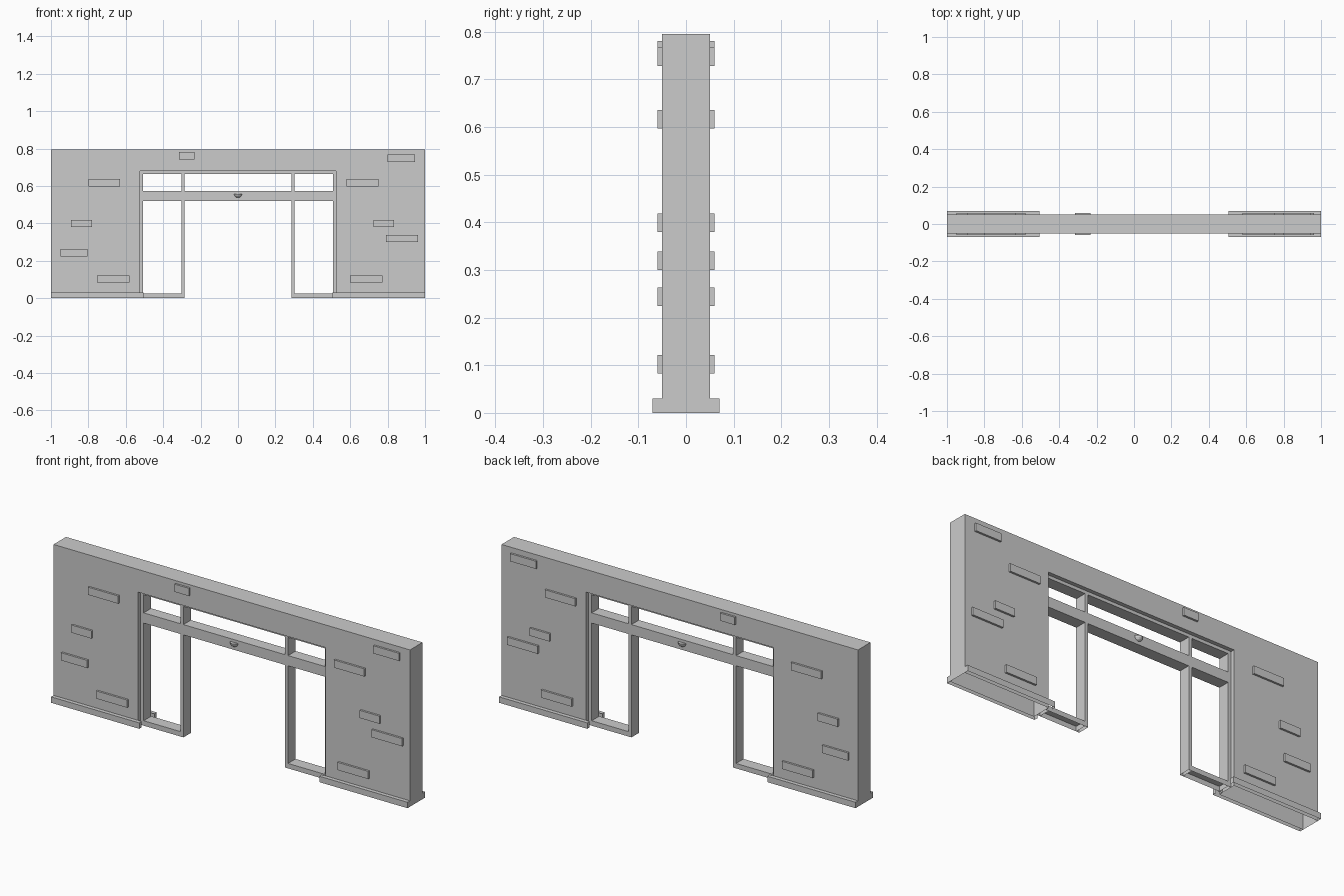
import bpy, bmesh
from mathutils import Vector

if "Cube" in bpy.data.objects:
    bpy.data.objects.remove(bpy.data.objects["Cube"])


def finish(name, bm):
    mesh = bpy.data.meshes.new(name)
    bm.normal_update()
    bm.to_mesh(mesh)
    bm.free()
    ob = bpy.data.objects.new(name, mesh)
    bpy.context.collection.objects.link(ob)
    return ob


def open_sides(bm, sides):
    """Remove faces lying in the given (axis, value) planes."""
    hit = [f for f in bm.faces
           if any(all(abs(v.co[a] - val) < 1e-5 for v in f.verts) for a, val in sides)]
    bmesh.ops.delete(bm, geom=hit, context='FACES')


def box(name, x, y, z, gone=()):
    bm = bmesh.new()
    bmesh.ops.create_cube(bm, size=1)
    for v in bm.verts:
        v.co = Vector([r[0] + (c + 0.5) * (r[1] - r[0]) for c, r in zip(v.co, (x, y, z))])
    open_sides(bm, gone)
    return finish(name, bm)


def mirror(ob, x=False, y=False):
    m = ob.modifiers.new("mirror", 'MIRROR')
    m.use_axis = (x, y, False)
    m.use_mirror_merge = False


FLOOR = (2, 0.0)

# Wall: an arch-shaped shell, open underneath
outline = [(-1, 0), (-0.525, 0), (-0.525, 0.68), (0.525, 0.68),
           (0.525, 0), (1, 0), (1, 0.795), (-1, 0.795)]
bm = bmesh.new()
face = bm.faces.new([bm.verts.new((x, -0.05, z)) for x, z in outline])
ext = bmesh.ops.extrude_face_region(bm, geom=[face], use_keep_orig=True)
for v in [g for g in ext["geom"] if isinstance(g, bmesh.types.BMVert)]:
    v.co.y = 0.05
bmesh.ops.recalc_face_normals(bm, faces=bm.faces[:])
open_sides(bm, [FLOOR])
finish("wall", bm)

# Baseboards, on both faces of both piers
mirror(box("baseboard", (0.505, 1), (-0.07, -0.05), (0, 0.03), [FLOOR, (1, -0.05)]), True, True)

# Door frame
D = (-0.03, 0.03)
mirror(box("frame_jamb", (0.508, 0.525), D, (0, 0.68), [FLOOR]), True)
mirror(box("frame_mullion", (0.285, 0.302), D, (0, 0.665), [FLOOR]), True)
mirror(box("frame_sill", (0.302, 0.508), D, (0, 0.025), [FLOOR]), True)
box("frame_head", (-0.508, 0.508), D, (0.664, 0.68))
box("frame_transom", (-0.508, 0.508), D, (0.52, 0.572))

# Half-dome sensor on the transom, front and back
bm = bmesh.new()
bmesh.ops.create_uvsphere(bm, u_segments=16, v_segments=8, radius=0.022)
cut = bmesh.ops.bisect_plane(bm, geom=bm.verts[:] + bm.edges[:] + bm.faces[:],
                             plane_co=(0, 0, 0), plane_no=(0, 0, 1), clear_outer=True)
bmesh.ops.holes_fill(bm, edges=[e for e in bm.edges if e.is_boundary])
bmesh.ops.translate(bm, verts=bm.verts[:], vec=(0, -0.026, 0.558))
mirror(finish("sensor_dome", bm), False, True)

# Raised bricks: x start, x end, z bottom; repeated on the back
bricks = [(-0.80, -0.63, 0.597), (-0.893, -0.78, 0.38), (-0.95, -0.805, 0.224),
          (-0.753, -0.58, 0.083), (-0.315, -0.233, 0.742), (0.80, 0.945, 0.728),
          (0.58, 0.75, 0.597), (0.725, 0.835, 0.38), (0.79, 0.963, 0.30),
          (0.60, 0.772, 0.083)]
for x0, x1, z in bricks:
    mirror(box("raised_brick", (x0, x1), (-0.06, -0.05), (z, z + 0.039), [(1, -0.05)]), False, True)
